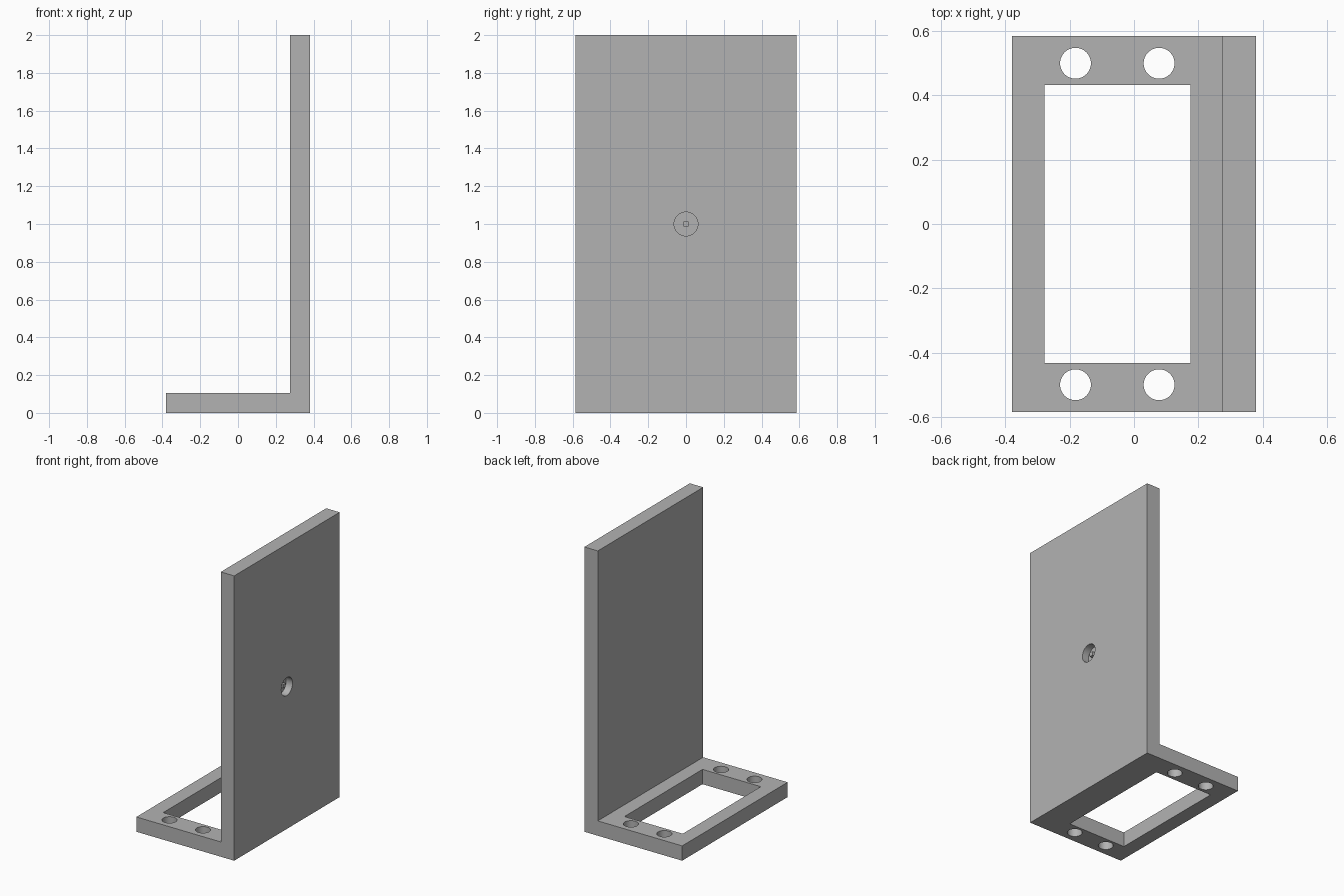
import bpy
import bmesh
import math

if "Cube" in bpy.data.objects:
    bpy.data.objects.remove(bpy.data.objects["Cube"], do_unlink=True)

grey = bpy.data.materials.new("plain grey")
grey.use_nodes = True
colour = (0.45, 0.45, 0.45, 1)
grey.diffuse_color = colour
grey.node_tree.nodes["Principled BSDF"].inputs["Base Color"].default_value = colour

HALF_X, HALF_Y, HEIGHT = 0.38, 0.585, 2.0
THICK = 0.104
INNER_X = HALF_X - THICK


def box(name, low, high):
    size = [b - a for a, b in zip(low, high)]
    centre = [(a + b) / 2 for a, b in zip(low, high)]
    bpy.ops.mesh.primitive_cube_add(size=1, location=centre)
    ob = bpy.context.object
    ob.name = name
    ob.scale = size
    bpy.ops.object.transform_apply(location=True, rotation=True, scale=True)
    return ob


def cylinder(name, radius, depth, centre, turn=0):
    bpy.ops.mesh.primitive_cylinder_add(vertices=48, radius=radius, depth=depth,
                                        location=centre, rotation=(0, turn, 0))
    ob = bpy.context.object
    ob.name = name
    return ob


# L-shaped bracket, extruded from its side profile
profile = [(-HALF_X, 0), (HALF_X, 0), (HALF_X, HEIGHT),
           (INNER_X, HEIGHT), (INNER_X, THICK), (-HALF_X, THICK)]
bm = bmesh.new()
face = bm.faces.new([bm.verts.new((x, -HALF_Y, z)) for x, z in profile])
side = bmesh.ops.extrude_face_region(bm, geom=[face])
moved = [v for v in side["geom"] if isinstance(v, bmesh.types.BMVert)]
bmesh.ops.translate(bm, verts=moved, vec=(0, 2 * HALF_Y, 0))
bmesh.ops.recalc_face_normals(bm, faces=bm.faces)
mesh = bpy.data.meshes.new("bracket")
bm.to_mesh(mesh)
bm.free()
bracket = bpy.data.objects.new("bracket", mesh)
bpy.context.collection.objects.link(bracket)
mesh.materials.append(grey)

# Rectangular opening and four screw holes in the base
cutters = [box("opening_cutter", (-0.278, -0.433, -0.1), (0.175, 0.433, 0.2))]
for x in (-0.182, 0.078):
    for y in (-0.5, 0.5):
        cutters.append(cylinder("screw_hole_cutter", 0.048, 0.4, (x, y, 0.05)))

# Shallow round pocket in the outer face of the upright
POCKET = 0.05
cutters.append(cylinder("pocket_cutter", 0.063, 2 * POCKET,
                        (HALF_X, 0, HEIGHT / 2), math.pi / 2))

# Cut everything, then discard the cutters
bpy.ops.object.select_all(action="DESELECT")
bpy.context.view_layer.objects.active = bracket
bracket.select_set(True)
for cutter in cutters:
    cutter.hide_render = True
    mod = bracket.modifiers.new("cut", "BOOLEAN")
    mod.operation = "DIFFERENCE"
    mod.solver = "EXACT"
    mod.object = cutter
    bpy.ops.object.modifier_apply(modifier=mod.name)
for cutter in cutters:
    bpy.data.objects.remove(cutter, do_unlink=True)
bracket.select_set(True)
bpy.ops.object.shade_smooth_by_angle(angle=math.radians(30))

# Small square peg standing in the pocket
peg = box("pocket_peg", (HALF_X - POCKET - 0.005, -0.014, HEIGHT / 2 - 0.014),
          (HALF_X - 0.02, 0.014, HEIGHT / 2 + 0.014))
peg.data.materials.append(grey)
